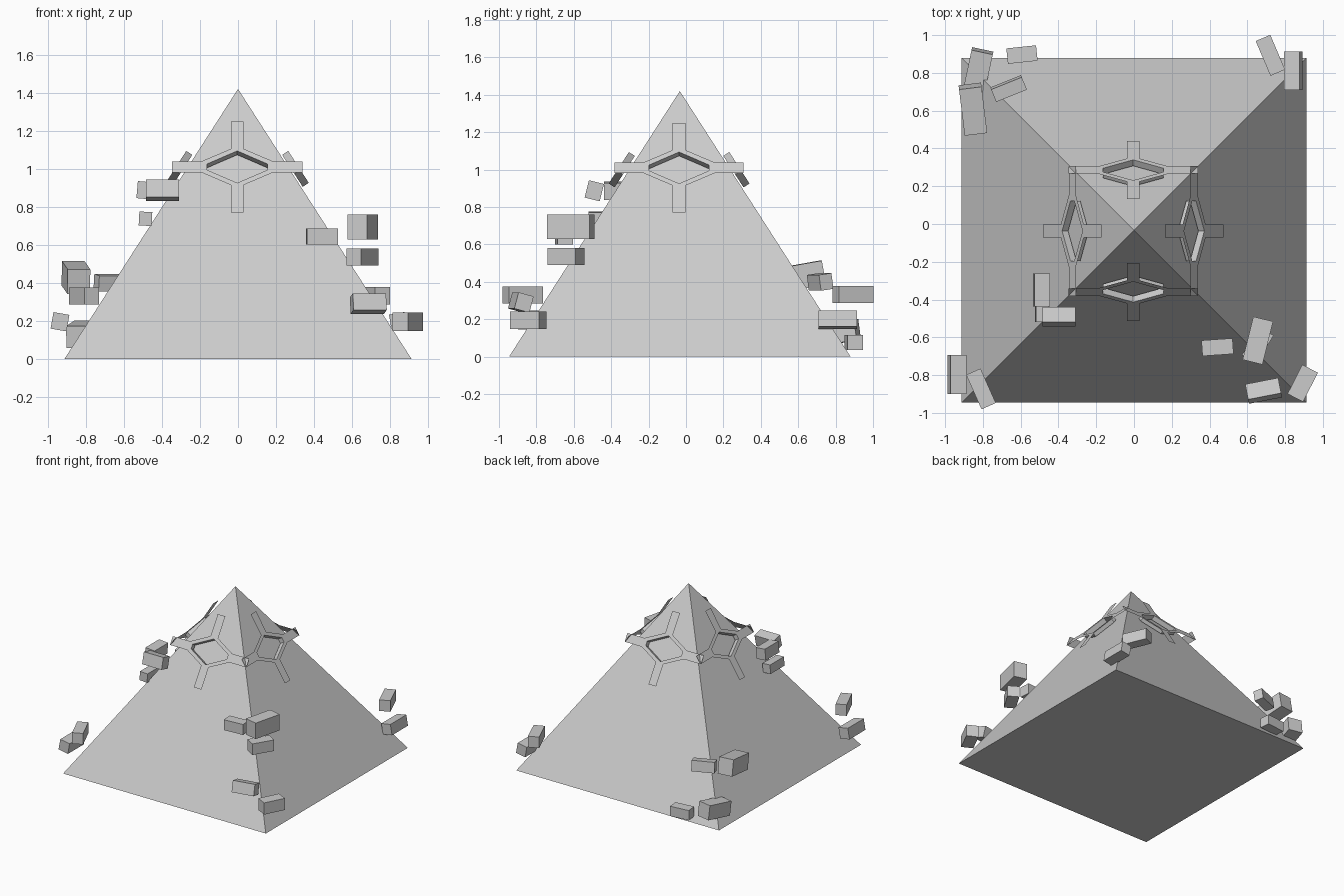
import bpy, bmesh
from math import radians, atan2, pi
from mathutils import Matrix, Vector

if "Cube" in bpy.data.objects:
    bpy.data.objects.remove(bpy.data.objects["Cube"])

CY, HALF, H = -0.033, 0.913, 1.42   # pyramid centre y, half base, height


def finish(name, bm):
    mesh = bpy.data.meshes.new(name)
    bm.to_mesh(mesh)
    bm.free()
    ob = bpy.data.objects.new(name, mesh)
    bpy.context.collection.objects.link(ob)
    return ob


# Main pyramid
bm = bmesh.new()
base = [bm.verts.new((sx * HALF, CY + sy * HALF, 0))
        for sx, sy in ((-1, -1), (1, -1), (1, 1), (-1, 1))]
apex = bm.verts.new((0, CY, H))
bm.faces.new(base[::-1])
for i in range(4):
    bm.faces.new((base[i], base[(i + 1) % 4], apex))
finish("pyramid", bm)


# Thin cross-shaped frame with a diamond opening, hovering over each slope
def slope_frame(name, turn):
    bm = bmesh.new()
    w = 0.034
    for sx in (-1, 1):
        for sy in (-1, 1):
            def ring(pts, z=0.0):
                return [bm.verts.new((sx * u, sy * v, z)) for u, v in pts]

            def face(vs):
                bm.faces.new(vs if sx * sy > 0 else vs[::-1])
            # sheet: side arm, ring segment, upright arm
            face(ring([(0.19, 0), (0.344, 0), (0.344, w), (0.19, w)]))
            face(ring([(0.16, 0), (0.19, 0), (0.19, w), (0.16, 0.018)]))
            face(ring([(0.16, 0.018), (0.19, w), (w, 0.113), (0, 0.10)]))
            face(ring([(0, 0.10), (w, 0.113), (w, 0.285), (0, 0.285)]))
            # inner walls of the opening
            hole = [(0.16, 0), (0.16, 0.018), (0, 0.10)]
            top, low = ring(hole), ring(hole, -0.038)
            for i in range(2):
                face([top[i], top[i + 1], low[i + 1], low[i]])
    bmesh.ops.remove_doubles(bm, verts=bm.verts, dist=0.0005)
    ob = finish(name, bm)
    tilt = Matrix.Rotation(atan2(H, HALF), 4, 'X')
    place = Matrix.Translation(Vector((0, -0.3225, 1.01)))
    ob.data.transform(Matrix.Translation((-0.004, CY - 0.004, 0))
                      @ Matrix.Rotation(turn, 4, 'Z') @ place @ tilt)


for i, side in enumerate(("front", "right", "back", "left")):
    slope_frame(side + "_frame", i * pi / 2)


# Loose stone blocks: centre, size, rotation in degrees
BLOCKS = {
    "front_left": [
        ((-0.937, -0.797, 0.195), (0.085, 0.205, 0.088), (0, 10, 0)),
        ((-0.81, -0.873, 0.33), (0.083, 0.2, 0.09), (0, 0, 24)),
        ((-0.49, -0.35, 0.887), (0.082, 0.175, 0.09), (0, 5, 0)),
        ((-0.397, -0.49, 0.887), (0.175, 0.083, 0.095), (-14, 0, 0)),
        ((-0.487, -0.43, 0.737), (0.068, 0.18, 0.073), (0, 3, 0)),
    ],
    "front_right": [
        ((0.442, -0.652, 0.643), (0.165, 0.083, 0.085), (0, 0, 4)),
        ((0.656, -0.617, 0.694), (0.108, 0.235, 0.13), (0, 0, -14)),
        ((0.655, -0.642, 0.535), (0.09, 0.175, 0.09), (0, 0, -31)),
        ((0.686, -0.883, 0.29), (0.178, 0.085, 0.09), (-15, 0, 11)),
        ((0.893, -0.843, 0.195), (0.093, 0.173, 0.095), (0, 0, -27)),
    ],
    "back_right": [
        ((0.722, 0.893, 0.332), (0.084, 0.2, 0.09), (0, 0, 23)),
        ((0.843, 0.811, 0.197), (0.083, 0.205, 0.086), (0, -10, 0)),
    ],
    "back_left": [
        ((-0.825, 0.81, 0.13), (0.115, 0.22, 0.115), (8, 0, -12)),
        ((-0.853, 0.608, 0.428), (0.12, 0.25, 0.13), (10, 0, 7)),
        ((-0.593, 0.897, 0.077), (0.158, 0.082, 0.08), (0, 0, 6)),
        ((-0.664, 0.717, 0.4), (0.175, 0.072, 0.085), (8, 0, 22)),
    ],
}
for corner, blocks in BLOCKS.items():
    for n, (loc, size, rot) in enumerate(blocks, 1):
        bm = bmesh.new()
        bmesh.ops.create_cube(bm, size=1)
        bmesh.ops.scale(bm, vec=size, verts=bm.verts)
        ob = finish(f"{corner}_block_{n}", bm)
        ob.location = loc
        ob.rotation_euler = [radians(a) for a in rot]
